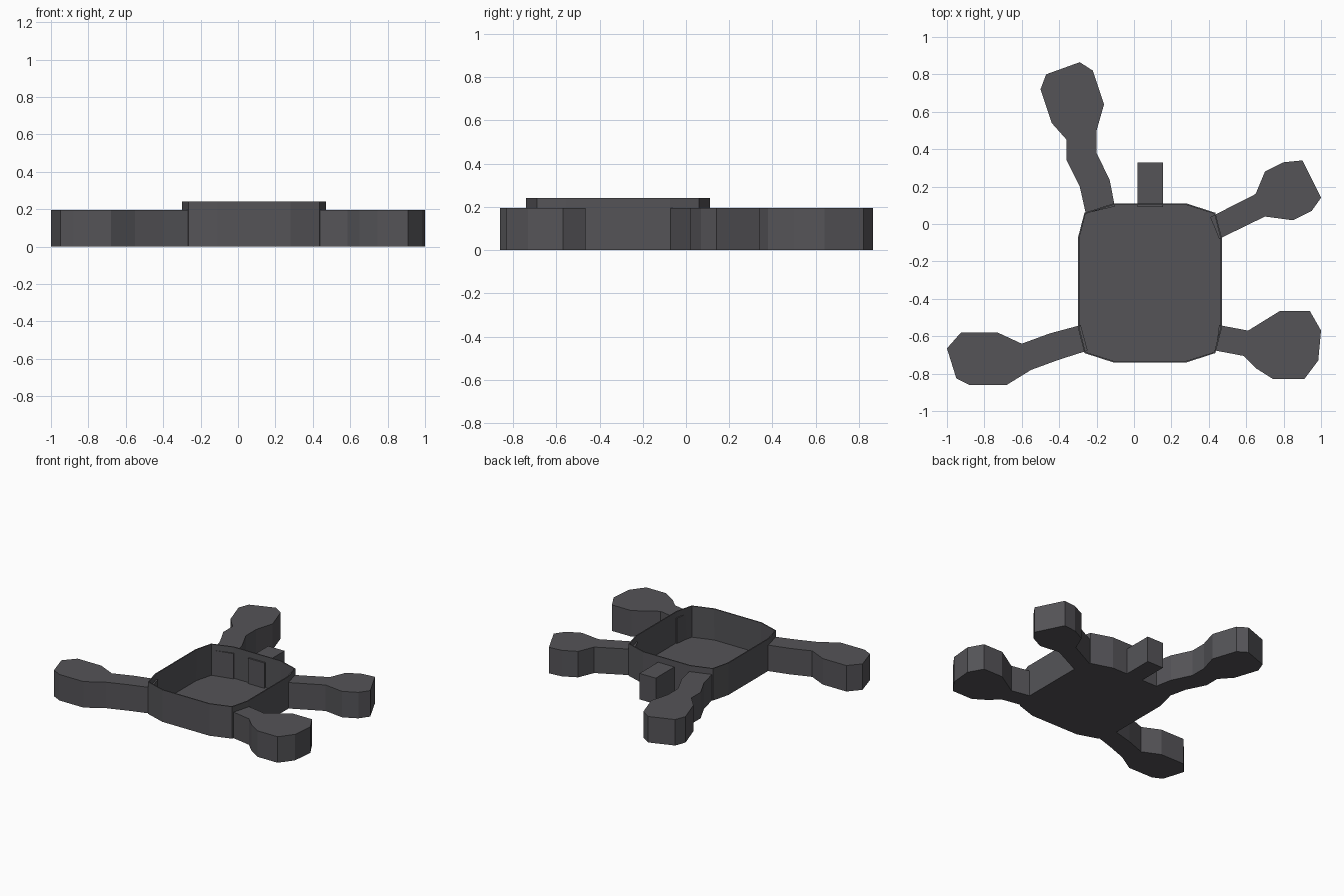
import bpy
import bmesh
from mathutils import Vector

default_cube = bpy.data.objects.get("Cube")
if default_cube:
    bpy.data.objects.remove(default_cube, do_unlink=True)

# Single dark plastic colour
plastic = bpy.data.materials.new("dark_grey_plastic")
plastic.use_nodes = True
colour = (0.09, 0.088, 0.097, 1)
plastic.diffuse_color = colour
shader = next(n for n in plastic.node_tree.nodes if n.type == "BSDF_PRINCIPLED")
shader.inputs["Base Color"].default_value = colour
shader.inputs["Roughness"].default_value = 0.8

BODY_CENTRE = Vector((0.085, -0.315))
ARM_TOP = 0.195
RIM_TOP = 0.24
WALL = 0.008
TUCK = 0.018


def extrude_outline(name, outline, height, open_top=False):
    """Raise a flat outline into a prism standing on the ground."""
    bm = bmesh.new()
    base = bm.faces.new([bm.verts.new((x, y, 0)) for x, y in outline])
    raised = bmesh.ops.extrude_face_region(bm, geom=[base], use_keep_orig=True)
    top_verts = [v for v in raised["geom"] if isinstance(v, bmesh.types.BMVert)]
    bmesh.ops.translate(bm, verts=top_verts, vec=(0, 0, height))
    bmesh.ops.recalc_face_normals(bm, faces=bm.faces)
    if open_top:
        lid = [f for f in bm.faces if f.normal.z > 0.9]
        bmesh.ops.delete(bm, geom=lid, context="FACES_ONLY")
    mesh = bpy.data.meshes.new(name)
    bm.to_mesh(mesh)
    bm.free()
    mesh.materials.append(plastic)
    part = bpy.data.objects.new(name, mesh)
    bpy.context.collection.objects.link(part)
    return part


def build_arm(name, outline):
    """Arm whose two root corners are tucked just inside the tray wall."""
    points = [Vector(p) for p in outline]
    for root in (points[0], points[-1]):
        root += (BODY_CENTRE - root).normalized() * TUCK
    return extrude_outline(name, points, ARM_TOP)


# Open tray body, mirrored from one rounded corner
corner = [(0.385, 0.24), (0.35, 0.375), (0.195, 0.425)]
tray_outline = []
for sx, sy in ((1, 1), (-1, 1), (-1, -1), (1, -1)):
    side = corner if sx * sy > 0 else corner[::-1]
    tray_outline += [BODY_CENTRE + Vector((sx * x, sy * y)) for x, y in side]
tray = extrude_outline("tray_body", tray_outline, RIM_TOP, open_top=True)
thickness = tray.modifiers.new("wall_thickness", "SOLIDIFY")
thickness.thickness = WALL
thickness.offset = -1

# Four irregular arms with paddle ends
build_arm("front_right_arm", [
    (-0.3, -0.55), (-0.45, -0.585), (-0.6, -0.64), (-0.73, -0.58),
    (-0.925, -0.58), (-1, -0.665), (-0.95, -0.825), (-0.88, -0.86),
    (-0.68, -0.86), (-0.55, -0.78), (-0.4, -0.725), (-0.26, -0.69)])
build_arm("front_left_arm", [
    (0.47, -0.55), (0.61, -0.57), (0.78, -0.465), (0.94, -0.465),
    (1, -0.57), (0.985, -0.73), (0.91, -0.83), (0.745, -0.83),
    (0.65, -0.77), (0.585, -0.705), (0.45, -0.69)])
build_arm("back_left_arm", [
    (0.42, 0.05), (0.65, 0.16), (0.7, 0.28), (0.8, 0.33), (0.9, 0.34),
    (1, 0.14), (0.95, 0.07), (0.85, 0.02), (0.7, 0.04), (0.47, -0.07)])
build_arm("back_right_arm", [
    (-0.27, 0.07), (-0.29, 0.2), (-0.36, 0.34), (-0.36, 0.45),
    (-0.44, 0.54), (-0.5, 0.72), (-0.47, 0.8), (-0.29, 0.865),
    (-0.22, 0.82), (-0.16, 0.64), (-0.2, 0.5), (-0.2, 0.38),
    (-0.13, 0.235), (-0.11, 0.11)])

# Square connector block through the back wall
left, right, front, back = 0.02, 0.155, 0.09, 0.33
extrude_outline("back_connector_block", [
    (left, front), (right, front), (right, back), (left, back)], ARM_TOP)
